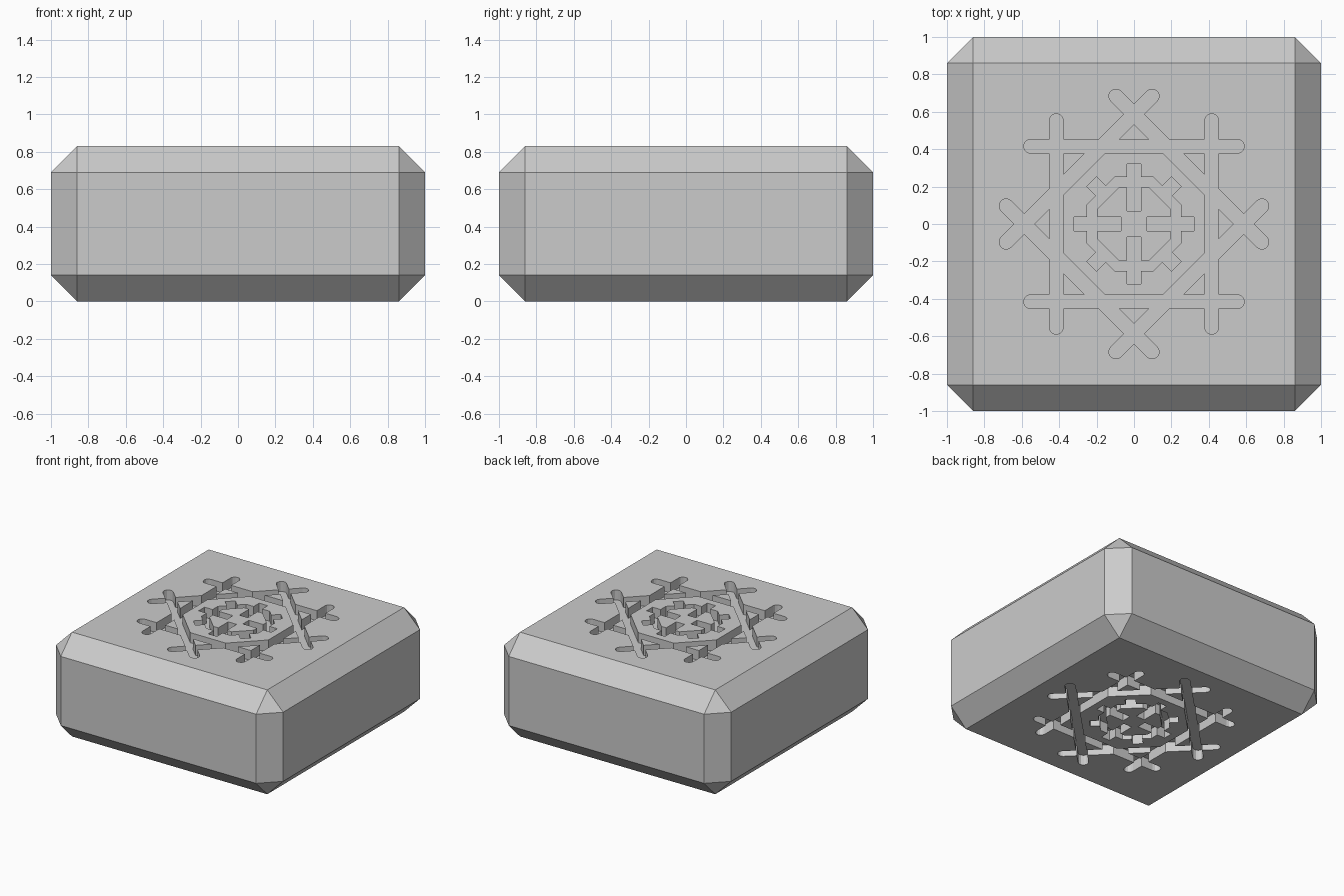
import bpy, bmesh, math
from mathutils import Matrix

old = bpy.data.objects.get("Cube")
if old:
    bpy.data.objects.remove(old, do_unlink=True)

HEIGHT, CHAMFER, DEPTH, WIDTH = 0.83, 0.14, 0.08, 0.075

stone = bpy.data.materials.new("light_grey_stone")
stone.use_nodes = True
color = (0.6, 0.6, 0.6, 1)
stone.diffuse_color = color
stone.node_tree.nodes["Principled BSDF"].inputs["Base Color"].default_value = color

cutters = bpy.data.collections.new("groove_cutters")
bpy.context.scene.collection.children.link(cutters)


def add_object(name, bm, collection):
    bmesh.ops.recalc_face_normals(bm, faces=bm.faces)
    mesh = bpy.data.meshes.new(name)
    bm.to_mesh(mesh)
    bm.free()
    mesh.materials.append(stone)
    obj = bpy.data.objects.new(name, mesh)
    collection.objects.link(obj)
    return obj


def cut_prism(name, outer, angle=0, inner=None):
    """Make a prism, with an optional hole, sunk into both top and bottom."""
    turn = Matrix.Rotation(angle, 4, 'Z')
    for z in (0, HEIGHT):
        bm = bmesh.new()
        loops = []
        for points in [outer] + ([inner] if inner else []):
            low, high = [[bm.verts.new((x, y, h)) for x, y in points]
                         for h in (z - DEPTH, z + DEPTH)]
            n = len(points)
            for i in range(n):
                j = (i + 1) % n
                bm.faces.new((low[i], low[j], high[j], high[i]))
            loops.append((low, high))
        for side in (0, 1):
            if inner:
                a, b = loops[0][side], loops[1][side]
                for i in range(len(a)):
                    j = (i + 1) % len(a)
                    bm.faces.new((a[i], a[j], b[j], b[i]))
            else:
                bm.faces.new(loops[0][side])
        bm.transform(turn)
        add_object(name, bm, cutters).hide_render = True


def octagon(apothem):
    r = apothem / math.cos(math.pi / 8)
    return [(r * math.cos(a), r * math.sin(a))
            for a in (math.pi / 8 + k * math.pi / 4 for k in range(8))]


# Long round-ended bar, offset from the centre
R, STEPS = WIDTH / 2, 6
bar = []
for side in (1, -1):
    for k in range(STEPS + 1):
        a = -math.pi / 2 + math.pi * k / STEPS
        bar.append((side * (0.59 - R + R * math.cos(a)), 0.415 + side * R * math.sin(a)))

# Eight bars make the star, eight short spokes cross the inner ring
for k in range(8):
    angle = k * math.pi / 4
    cut_prism("star_bar_cutter", bar, angle)
    start = 0.07 if k % 2 == 0 else 0.22
    spoke = [(start, -R), (0.32, -R), (0.32, R), (start, R)]
    cut_prism("spoke_cutter", spoke, angle)
cut_prism("ring_cutter", octagon(0.25), 0, octagon(0.195))

# Chamfered block
bm = bmesh.new()
bmesh.ops.create_cube(bm, size=1)
bm.transform(Matrix.Translation((0, 0, HEIGHT / 2)) @ Matrix.Diagonal((2, 2, HEIGHT, 1)))
bmesh.ops.bevel(bm, geom=bm.edges[:], offset=CHAMFER, offset_type='OFFSET',
                segments=1, profile=0.5, affect='EDGES')
block = add_object("carved_block", bm, bpy.context.scene.collection)

# Engrave the pattern, then discard the cutters
mod = block.modifiers.new("engraving", 'BOOLEAN')
mod.operation = 'DIFFERENCE'
mod.operand_type = 'COLLECTION'
mod.collection = cutters
mod.solver = 'EXACT'
mod.use_self = True
bpy.context.view_layer.update()
carved = bpy.data.meshes.new_from_object(block.evaluated_get(bpy.context.evaluated_depsgraph_get()))
block.modifiers.clear()
block.data = carved
for obj in list(cutters.objects):
    bpy.data.objects.remove(obj, do_unlink=True)
bpy.data.collections.remove(cutters)
